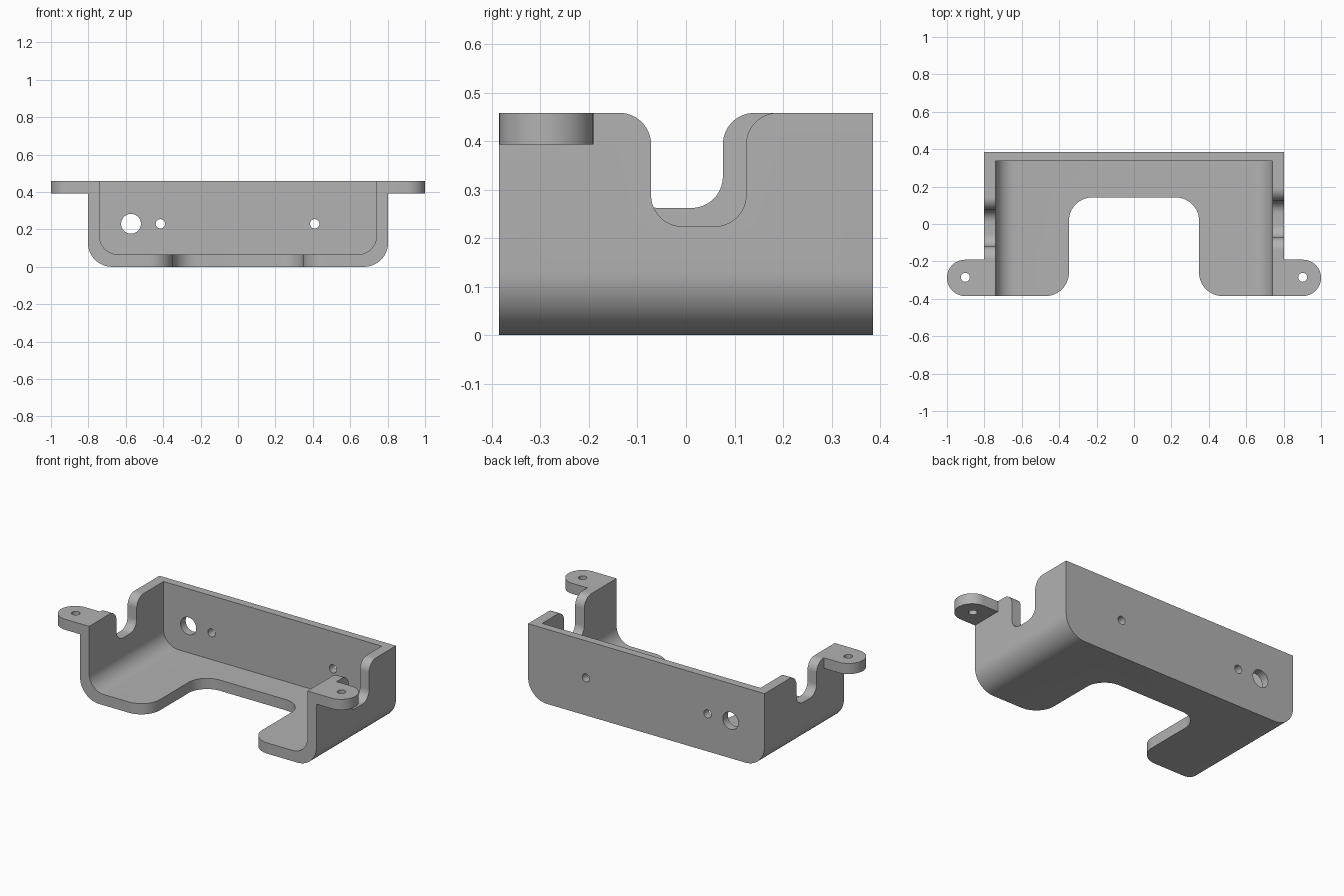
import bpy, bmesh, math
from mathutils import Vector

if "Cube" in bpy.data.objects:
    bpy.data.objects.remove(bpy.data.objects["Cube"])

# Main dimensions
HALF_W, HALF_D, TOP = 0.803, 0.385, 0.458
IN_W, IN_BACK, FLOOR = 0.741, 0.336, 0.066

grey = bpy.data.materials.new("plain grey")
grey.use_nodes = True
colour = (0.445, 0.445, 0.445, 1)
grey.diffuse_color = colour
grey.node_tree.nodes["Principled BSDF"].inputs["Base Color"].default_value = colour


def rounded(corners, steps=14):
    """Outline from (u, v, radius) corners, each rounded by an arc."""
    out = []
    n = len(corners)
    for i, (u, v, r) in enumerate(corners):
        p = Vector((u, v))
        if r == 0:
            out.append(p)
            continue
        a = (Vector(corners[i - 1][:2]) - p).normalized()
        b = (Vector(corners[(i + 1) % n][:2]) - p).normalized()
        for s in range(steps + 1):      # right-angled corners only
            t = math.pi / 2 * s / steps
            out.append(p + r * (a * (1 - math.sin(t)) + b * (1 - math.cos(t))))
    return out


def circle(u, v, r, steps=32):
    return [Vector((u + r * math.cos(2 * math.pi * i / steps),
                    v + r * math.sin(2 * math.pi * i / steps))) for i in range(steps)]


def prism(name, outline, axis, lo, hi):
    """Extrude an outline along x, y or z between lo and hi."""
    place = {"x": lambda p, w: (w, p.x, p.y),
             "y": lambda p, w: (p.x, w, p.y),
             "z": lambda p, w: (p.x, p.y, w)}[axis]
    bm = bmesh.new()
    rings = [[bm.verts.new(place(p, w)) for p in outline] for w in (lo, hi)]
    n = len(outline)
    for ring in rings:
        bm.faces.new(ring)
    for i in range(n):
        j = (i + 1) % n
        bm.faces.new((rings[0][i], rings[0][j], rings[1][j], rings[1][i]))
    bmesh.ops.remove_doubles(bm, verts=bm.verts, dist=1e-5)
    bmesh.ops.recalc_face_normals(bm, faces=bm.faces)
    mesh = bpy.data.meshes.new(name)
    bm.to_mesh(mesh)
    bm.free()
    mesh.materials.append(grey)
    ob = bpy.data.objects.new(name, mesh)
    bpy.context.collection.objects.link(ob)
    return ob


def combine(target, tool, operation):
    mod = target.modifiers.new(operation, "BOOLEAN")
    mod.operation, mod.object, mod.solver = operation, tool, "EXACT"
    bpy.context.view_layer.objects.active = target
    bpy.ops.object.modifier_apply(modifier=mod.name)
    bpy.data.objects.remove(tool)


def cut(outline, axis, lo, hi):
    combine(bracket, prism("cutter", outline, axis, lo, hi), "DIFFERENCE")


def slot(a, b, edge, end, r):
    """Slot with rounded end corners and flared mouth corners at the edge."""
    out = 2 * edge - end
    f = r + 0.0005
    return rounded([(a - f, out, 0), (a - f, edge, 0), (a, edge, r), (a, end, r),
                    (b, end, r), (b, edge, r), (b + f, edge, 0), (b + f, out, 0)])


# Tray body with rounded lower edges, hollowed and open at front and top
bracket = prism("bracket_tray", rounded([(-HALF_W, TOP, 0), (-HALF_W, 0, 0.13),
                (HALF_W, 0, 0.13), (HALF_W, TOP, 0)]), "y", -HALF_D, HALF_D)
cut(rounded([(-IN_W, 1, 0), (-IN_W, FLOOR, 0.1), (IN_W, FLOOR, 0.1), (IN_W, 1, 0)]),
    "y", -1, IN_BACK)

# Mounting ears with rounded ends and screw holes
for side in (-1, 1):
    ear = rounded([(side * 0.77, -HALF_D, 0), (side, -HALF_D, 0.097),
                   (side, -0.191, 0.097), (side * 0.77, -0.191, 0)])
    combine(bracket, prism("ear", ear, "z", 0.393, TOP), "UNION")
    cut(circle(side * 0.902, -0.285, 0.024), "z", 0.3, 0.6)

# Opening in the floor
cut(slot(-0.348, 0.348, -HALF_D, 0.142, 0.125), "z", -0.1, 0.2)

# Cable notches in the side walls
cut(slot(-0.072, 0.124, TOP, 0.224, 0.065), "x", 0.6, 0.9)
cut(slot(-0.12, 0.076, TOP, 0.262, 0.065), "x", -0.9, -0.6)

# Holes in the back wall
for x, r in ((-0.572, 0.053), (-0.415, 0.025), (0.41, 0.025)):
    cut(circle(x, 0.23, r), "y", 0.2, 0.5)

bpy.ops.object.select_all(action="DESELECT")
bracket.select_set(True)
bpy.context.view_layer.objects.active = bracket
bpy.ops.object.shade_smooth_by_angle(angle=math.radians(30))
